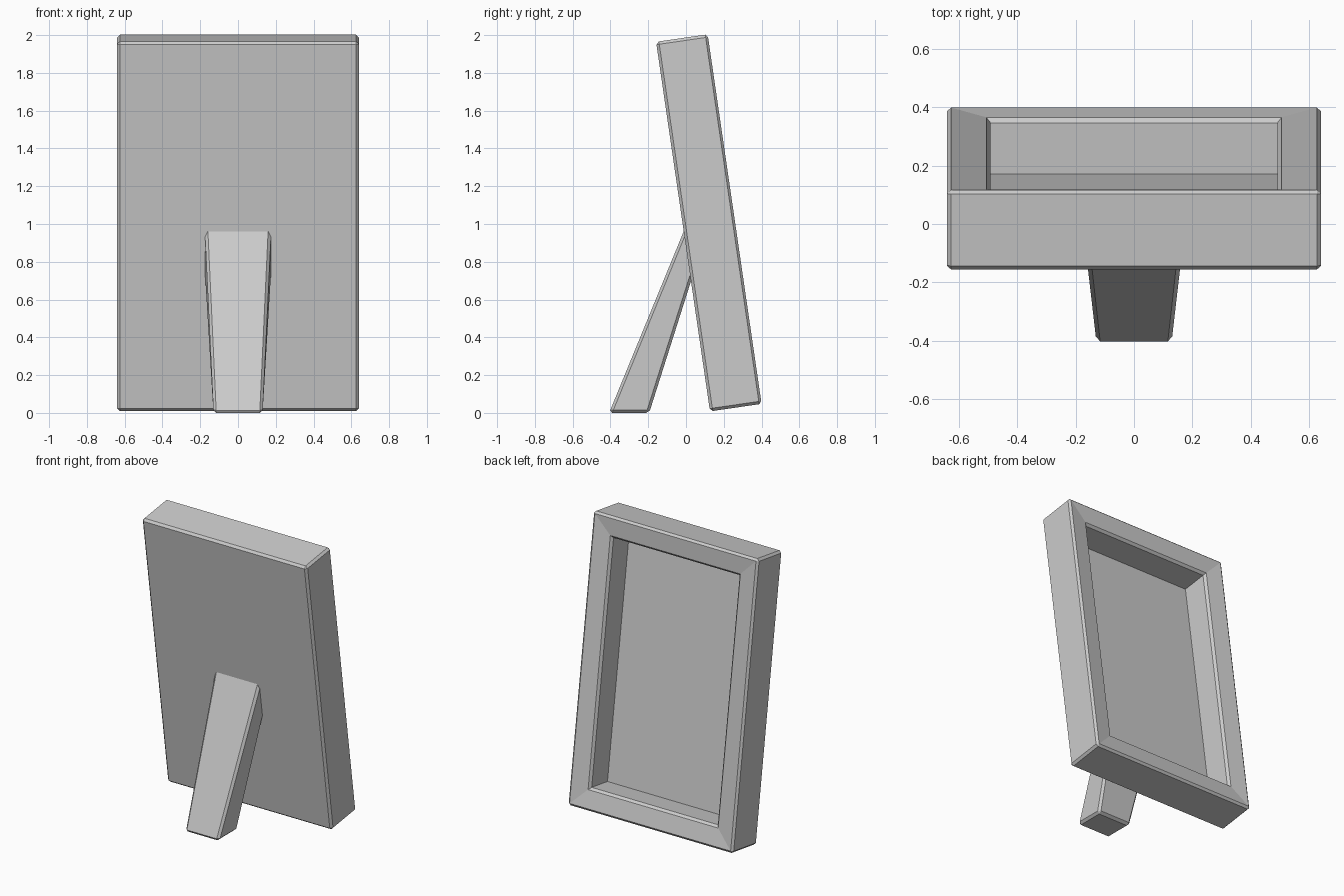
import bpy, bmesh, math

if "Cube" in bpy.data.objects:
    bpy.data.objects.remove(bpy.data.objects["Cube"])

BEVEL = 0.015


def finish(name, bm, sharp_edges):
    """Chamfer the given edges and turn the bmesh into an object."""
    bmesh.ops.recalc_face_normals(bm, faces=bm.faces[:])
    bmesh.ops.bevel(bm, geom=sharp_edges, offset=BEVEL, segments=1,
                    profile=0.5, affect='EDGES', clamp_overlap=True)
    bmesh.ops.recalc_face_normals(bm, faces=bm.faces[:])
    mesh = bpy.data.meshes.new(name)
    bm.to_mesh(mesh)
    bm.free()
    obj = bpy.data.objects.new(name, mesh)
    bpy.context.collection.objects.link(obj)
    return obj


def bridge(bm, a, b):
    """Join two four-point loops with quads."""
    for i in range(4):
        j = (i + 1) % 4
        bm.faces.new((a[i], a[j], b[j], b[i]))


def loop_edges(bm, loop):
    return [bm.edges.get((loop[i], loop[(i + 1) % 4])) for i in range(4)]


# Frame: rectangular loops as (inset, depth), from back face to recessed panel
W, H = 0.64, 1.977
bm = bmesh.new()
loops = []
for inset, depth in ((0, 0), (0, 0.278), (0.15, 0.258), (0.15, 0.066)):
    x, lo, hi = W - inset, inset, H - inset
    loops.append([bm.verts.new((px, depth, pz))
                  for px, pz in ((-x, lo), (x, lo), (x, hi), (-x, hi))])
bm.faces.new(loops[0])
for a, b in zip(loops, loops[1:]):
    bridge(bm, a, b)
bm.faces.new(loops[-1])
edges = [e for k in range(3) for e in loop_edges(bm, loops[k])]
edges += [bm.edges.get((p, q)) for p, q in zip(loops[0], loops[1])]
frame = finish("picture_frame", bm, edges)
frame.location = (0, 0.127, 0.008)
frame.rotation_euler.x = math.radians(8.3)

# Stand: tapered leg from the floor into the back of the frame
bm = bmesh.new()


def leg_end(half, front, back):
    return [bm.verts.new((s * half, y, z))
            for s, (y, z) in ((-1, front), (1, front), (1, back), (-1, back))]


foot = leg_end(0.13, (-0.407, 0.0), (-0.195, 0.0))
top = leg_end(0.177, (0.012, 1.02), (0.040, 0.74))
bm.faces.new(foot)
bridge(bm, foot, top)
bm.faces.new(top)
edges = loop_edges(bm, foot) + [bm.edges.get((p, q)) for p, q in zip(foot, top)]
finish("stand_leg", bm, edges)
